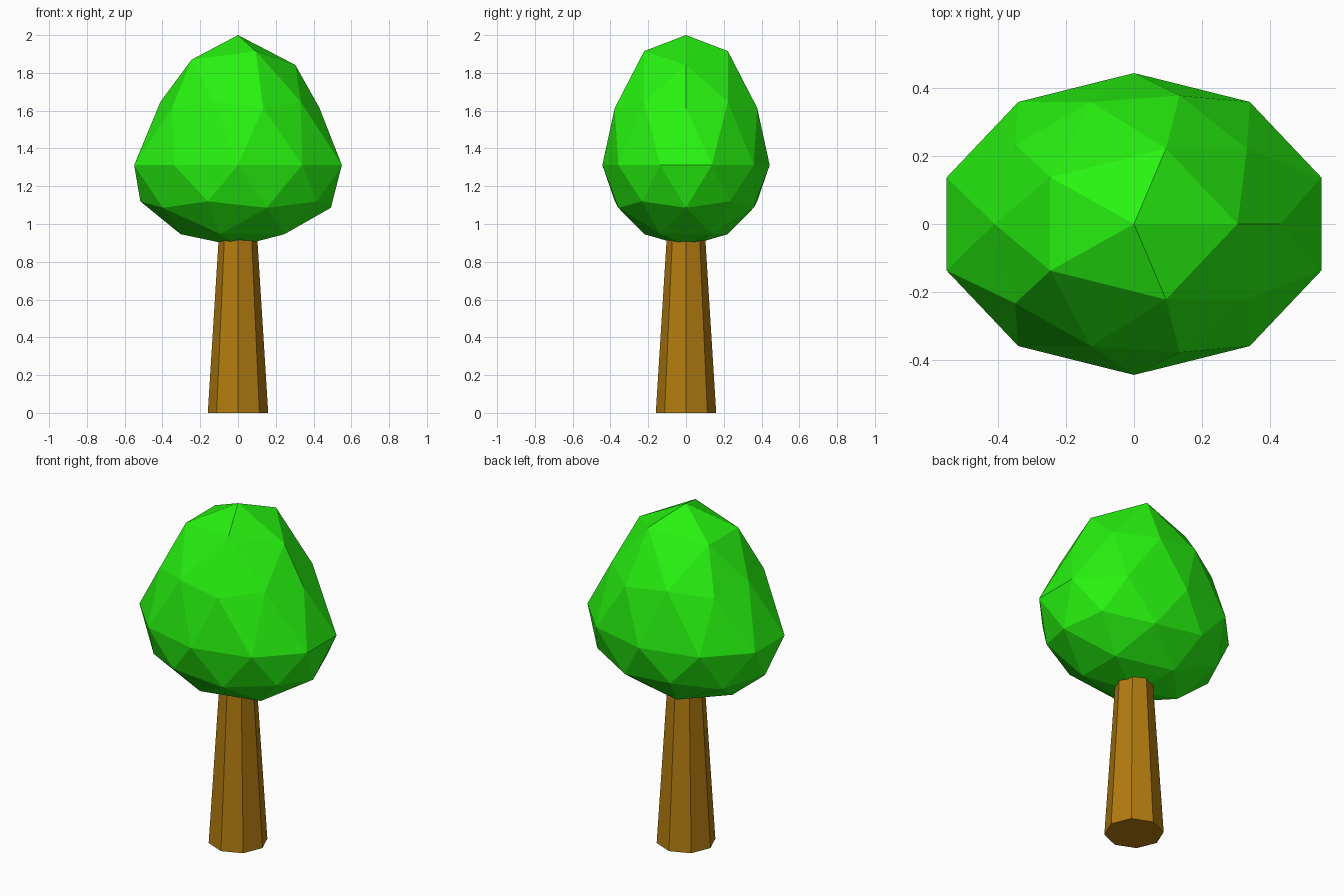
import bpy

if "Cube" in bpy.data.objects:
    bpy.data.objects.remove(bpy.data.objects["Cube"])


def paint(obj, name, color):
    mat = bpy.data.materials.new(name)
    mat.diffuse_color = color
    mat.use_nodes = True
    mat.node_tree.nodes["Principled BSDF"].inputs["Base Color"].default_value = mat.diffuse_color
    obj.data.materials.append(mat)


# Trunk: tapered eight-sided cone, top buried in the crown
bpy.ops.mesh.primitive_cone_add(vertices=8, radius1=0.16, radius2=0.1,
                                depth=0.96, location=(0, 0, 0.48))
trunk = bpy.context.object
trunk.name = "trunk"
paint(trunk, "bark", (0.45, 0.2, 0.005, 1))

# Crown: faceted icosphere, stretched into an egg shape
bpy.ops.mesh.primitive_ico_sphere_add(subdivisions=2, radius=1)
crown = bpy.context.object
crown.name = "crown"
for v in crown.data.vertices:
    x, y, h = v.co
    width = 0.578
    if h > 0.95:                      # tip
        z = 2.0
    elif h > 0.7:                     # ring drooping away from the tip
        z = 1.923 - 0.88 * (x * width) ** 2
    elif h > 0.2:                     # narrowed shoulder
        width = 0.482
        z = 1.648 if h > 0.49 else 1.615
    else:                             # flattened underside
        z = 1.312 + 0.43 * h
    v.co = (x * width, y * 0.443, z)
paint(crown, "leaves", (0.02, 0.9, 0.005, 1))
